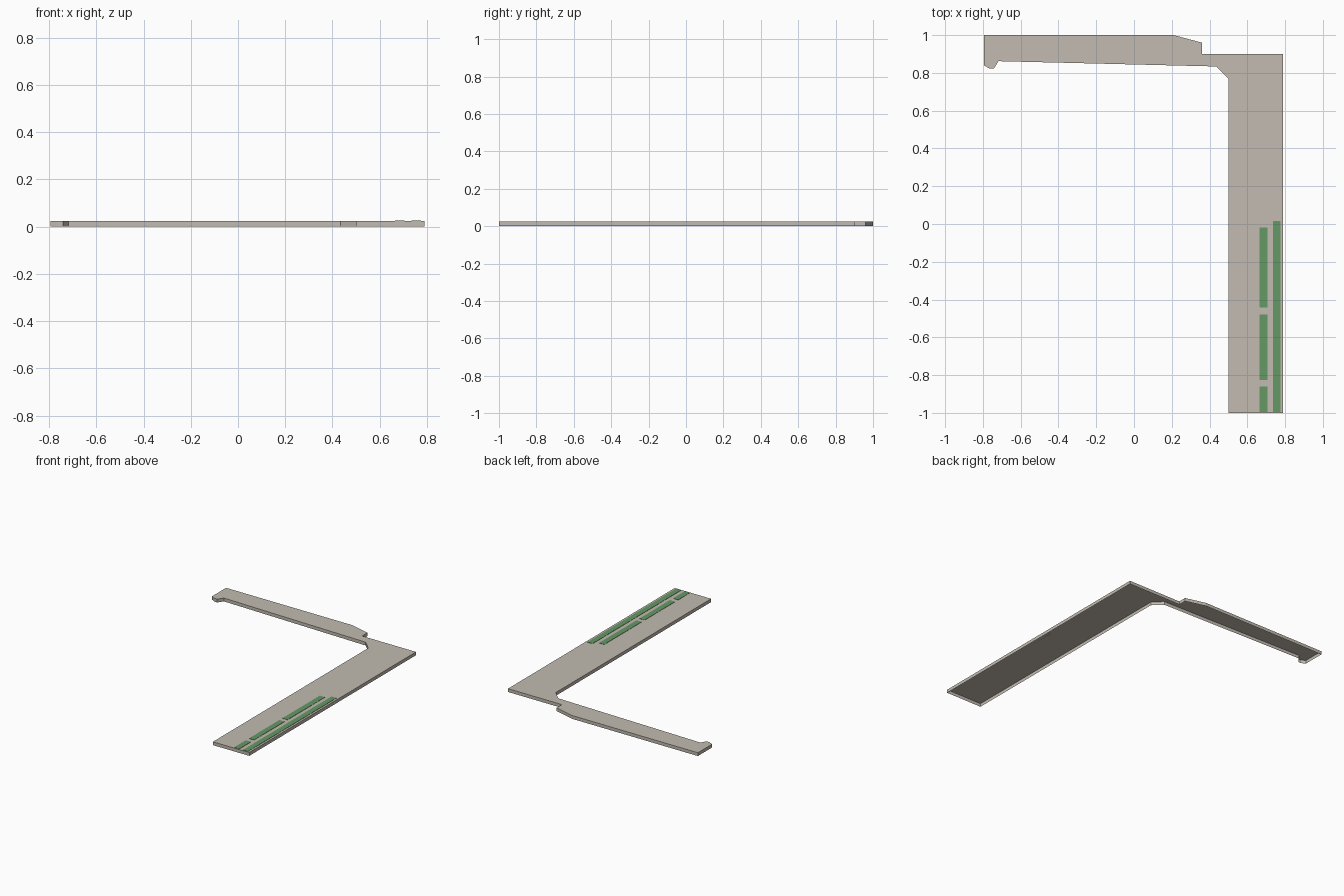
import bpy
import bmesh

cube = bpy.data.objects.get("Cube")
if cube:
    bpy.data.objects.remove(cube)


def make_material(name, colour):
    mat = bpy.data.materials.new(name)
    mat.use_nodes = True
    mat.diffuse_color = colour
    mat.node_tree.nodes["Principled BSDF"].inputs["Base Color"].default_value = colour
    return mat


def make_prism(name, outline, bottom, top, mat, open_below=False):
    """Extrude a counter-clockwise outline upward, optionally leaving the underside open."""
    bm = bmesh.new()
    base = bm.faces.new([bm.verts.new((x, y, bottom)) for x, y in outline])
    result = bmesh.ops.extrude_face_region(bm, geom=[base], use_keep_orig=True)
    lifted = [v for v in result["geom"] if isinstance(v, bmesh.types.BMVert)]
    bmesh.ops.translate(bm, verts=lifted, vec=(0, 0, top - bottom))
    bmesh.ops.recalc_face_normals(bm, faces=bm.faces[:])
    if open_below:
        under = [f for f in bm.faces if all(v.co.z < bottom + 0.001 for v in f.verts)]
        bmesh.ops.delete(bm, geom=under, context='FACES_ONLY')
    mesh = bpy.data.meshes.new(name)
    bm.to_mesh(mesh)
    bm.free()
    mesh.materials.append(mat)
    obj = bpy.data.objects.new(name, mesh)
    bpy.context.collection.objects.link(obj)
    return obj


concrete = make_material("warm grey", (0.54, 0.50, 0.44, 1))
grass = make_material("green", (0.13, 0.32, 0.13, 1))

SLAB_TOP = 0.024

# L-shaped platform: wide long arm, narrow hooked arm, open underside
platform = [
    (0.79, -1), (0.79, 0.9), (0.36, 0.9), (0.36, 0.96), (0.21, 1),
    (-0.795, 1), (-0.795, 0.84), (-0.765, 0.823), (-0.742, 0.823),
    (-0.717, 0.862), (0.435, 0.834), (0.5, 0.77), (0.5, -1),
]
make_prism("platform", platform, 0, SLAB_TOP, concrete, open_below=True)

# Planted strips along the outer side of the long arm
strips = {
    "outer_strip": (0.735, 0.775, -0.995, 0.015),
    "inner_strip_front": (0.665, 0.706, -0.995, -0.86),
    "inner_strip_middle": (0.665, 0.706, -0.825, -0.478),
    "inner_strip_back": (0.665, 0.706, -0.443, -0.018),
}
for name, (x0, x1, y0, y1) in strips.items():
    make_prism(name, [(x0, y0), (x1, y0), (x1, y1), (x0, y1)],
               SLAB_TOP, SLAB_TOP + 0.002, grass)
